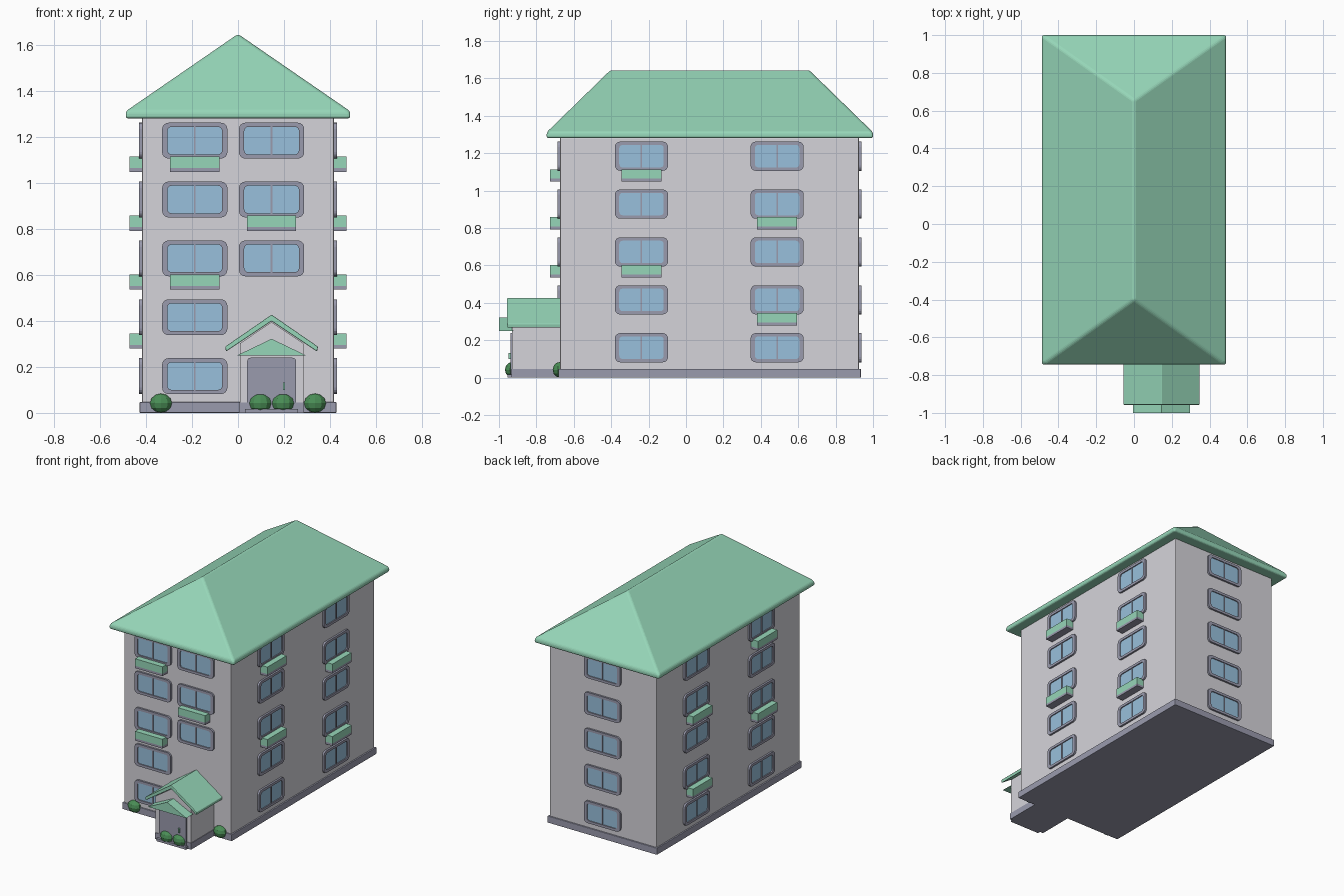
import bpy, bmesh, math
from mathutils import Matrix, Vector

if "Cube" in bpy.data.objects:
    bpy.data.objects.remove(bpy.data.objects["Cube"])


def material(name, r, g, b):
    """Flat material from display-space values 0-255."""
    m = bpy.data.materials.new(name)
    lin = [((c / 255 + 0.055) / 1.055) ** 2.4 for c in (r, g, b)]
    m.diffuse_color = (*lin, 1)
    m.use_nodes = True
    m.node_tree.nodes["Principled BSDF"].inputs["Base Color"].default_value = m.diffuse_color
    return m


WALL = material("pale_wall", 213, 212, 218)
GREEN = material("mint_green", 150, 214, 184)
TRIM = material("grey_trim", 154, 155, 174)
GLASS = material("blue_glass", 152, 192, 220)
LEAF = material("leaf_green", 74, 142, 86)


def finish(name, bm, mats, bevel=0, segments=2):
    bmesh.ops.recalc_face_normals(bm, faces=bm.faces)
    mesh = bpy.data.meshes.new(name)
    bm.to_mesh(mesh)
    bm.free()
    for m in mats:
        mesh.materials.append(m)
    return place(name, mesh, bevel=bevel, segments=segments)


def place(name, mesh, loc=(0, 0, 0), angle=0, bevel=0, segments=2):
    ob = bpy.data.objects.new(name, mesh)
    bpy.context.collection.objects.link(ob)
    ob.location = loc
    ob.rotation_euler.z = angle
    if bevel:
        mod = ob.modifiers.new("soft_edges", "BEVEL")
        mod.width, mod.segments = bevel, segments
        mod.limit_method, mod.angle_limit = "ANGLE", math.radians(30)
    return ob


def add_box(bm, x0, x1, y0, y1, z0, z1, mat=0):
    mtx = Matrix.LocRotScale(Vector((x0 + x1, y0 + y1, z0 + z1)) / 2, None,
                             Vector((x1 - x0, y1 - y0, z1 - z0)))
    for v in bmesh.ops.create_cube(bm, size=1, matrix=mtx)["verts"]:
        for f in v.link_faces:
            f.material_index = mat


def box(name, mat, *dims, bevel=0):
    bm = bmesh.new()
    add_box(bm, *dims)
    return finish(name, bm, [mat], bevel)


def prism(name, mat, profile, y0, y1, bevel=0):
    """Extrude an x-z profile along y."""
    bm = bmesh.new()
    rings = [[bm.verts.new((x, y, z)) for x, z in profile] for y in (y0, y1)]
    n = len(profile)
    for ring in rings:
        bm.faces.new(ring)
    for i in range(n):
        j = (i + 1) % n
        bm.faces.new((rings[0][i], rings[0][j], rings[1][j], rings[1][i]))
    return finish(name, bm, [mat], bevel)


def rounded(hw, hh, r, steps=4):
    """Points of a rounded rectangle."""
    pts = []
    for q, (sx, sz) in enumerate(((1, 1), (-1, 1), (-1, -1), (1, -1))):
        for k in range(steps + 1):
            a = math.pi / 2 * (q + k / steps)
            pts.append((sx * (hw - r) + r * math.cos(a), sz * (hh - r) + r * math.sin(a)))
    return pts


# Main block, plinth and hipped roof
box("building_walls", WALL, -0.418, 0.418, -0.673, 0.925, 0.03, 1.285, bevel=0.006)
box("plinth", TRIM, -0.428, 0.428, -0.682, 0.935, 0, 0.047, bevel=0.003)

bm = bmesh.new()
corners = [(-0.488, -0.745), (0.488, -0.745), (0.488, 1.0), (-0.488, 1.0)]
low = [bm.verts.new((x, y, 1.28)) for x, y in corners]
up = [bm.verts.new((x, y, 1.312)) for x, y in corners]
front_tip, back_tip = bm.verts.new((0, -0.4, 1.648)), bm.verts.new((0, 0.655, 1.648))
bm.faces.new(low)
for i in range(4):
    j = (i + 1) % 4
    bm.faces.new((low[i], low[j], up[j], up[i]))
bm.faces.new((up[0], up[1], front_tip))
bm.faces.new((up[1], up[2], back_tip, front_tip))
bm.faces.new((up[2], up[3], back_tip))
bm.faces.new((up[3], up[0], front_tip, back_tip))
finish("hipped_roof", bm, [GREEN], bevel=0.012, segments=3)

# Window: raised rounded frame, recessed glass and a thin mullion (outward is -y)
bm = bmesh.new()
outer, inner = rounded(0.142, 0.078, 0.028), rounded(0.119, 0.06, 0.018)
loops = [[bm.verts.new((x, y, z)) for x, z in pts]
         for pts, y in ((outer, 0.004), (outer, -0.013), (inner, -0.013), (inner, -0.006))]
n = len(outer)
for a, b in zip(loops, loops[1:]):
    for i in range(n):
        j = (i + 1) % n
        bm.faces.new((a[i], a[j], b[j], b[i]))
bm.faces.new(loops[-1]).material_index = 1
bm.faces.new(loops[0])
add_box(bm, -0.004, 0.004, -0.011, -0.004, -0.06, 0.06)
window = finish("window_front", bm, [TRIM, GLASS])

# Balcony: green box on a grey slab
bm = bmesh.new()
add_box(bm, -0.107, 0.107, -0.054, 0.005, -0.016, 0.034)
add_box(bm, -0.107, 0.107, -0.054, 0.005, -0.032, -0.016, 1)
balcony = finish("balcony_front", bm, [GREEN, TRIM])
win_mesh, bal_mesh = window.data, balcony.data
for ob in (window, balcony):
    bpy.data.objects.remove(ob)

# Columns of openings: side, position, angle, window floors, balcony floors
Q = math.pi / 2
columns = [("front", (-0.188, -0.673), 0, range(5), (2, 4)),
           ("front", (0.146, -0.673), 0, (2, 3, 4), (3,)),
           ("back", (0, 0.925), 2 * Q, range(5), ())]
for side, s in (("right", 1), ("left", -1)):
    columns.append((side, (s * 0.418, -0.238), s * Q, range(5), (2, 4)))
    columns.append((side, (s * 0.418, 0.487), s * Q, range(5), (1, 3)))
for side, (x, y), angle, floors, balconies in columns:
    for f in floors:
        z = 0.16 + 0.256 * f
        place("window_" + side, win_mesh, (x, y, z), angle)
        if f in balconies:
            place("balcony_" + side, bal_mesh, (x, y, z - 0.104), angle)

# Entrance porch with gabled roof and small canopy
CX = 0.146
prism("porch_walls", WALL, [(CX + dx, z) for dx, z in
      ((-0.138, 0.03), (0.138, 0.03), (0.138, 0.302), (0, 0.395), (-0.138, 0.302))], -0.93, -0.66)
box("porch_plinth", TRIM, CX - 0.142, CX + 0.142, -0.934, -0.66, 0, 0.045)
prism("porch_roof", GREEN, [(CX + dx, z) for dx, z in
      ((0, 0.427), (0.202, 0.288), (0.198, 0.267), (0, 0.399), (-0.198, 0.267), (-0.202, 0.288))],
      -0.957, -0.66, bevel=0.004)
prism("door_canopy", GREEN, [(CX - 0.15, 0.25), (CX + 0.15, 0.25), (CX, 0.322)], -1.0, -0.925)
prism("door", TRIM, [(CX + x, z + 0.12) for x, z in rounded(0.106, 0.12, 0.015)], -0.939, -0.92)
box("door_handle", GREEN, 0.195, 0.205, -0.95, -0.935, 0.1, 0.132)
box("door_step", TRIM, 0.03, 0.262, -0.955, -0.925, 0, 0.018)

# Low-poly bushes
for x, y in ((-0.335, -0.673), (0.335, -0.673), (0.097, -0.928), (0.196, -0.928)):
    bm = bmesh.new()
    bmesh.ops.create_uvsphere(bm, u_segments=10, v_segments=6, radius=1,
                              matrix=Matrix.LocRotScale(Vector((x, y, 0.042)), None,
                                                        Vector((0.05, 0.04, 0.042))))
    finish("bush", bm, [LEAF])
